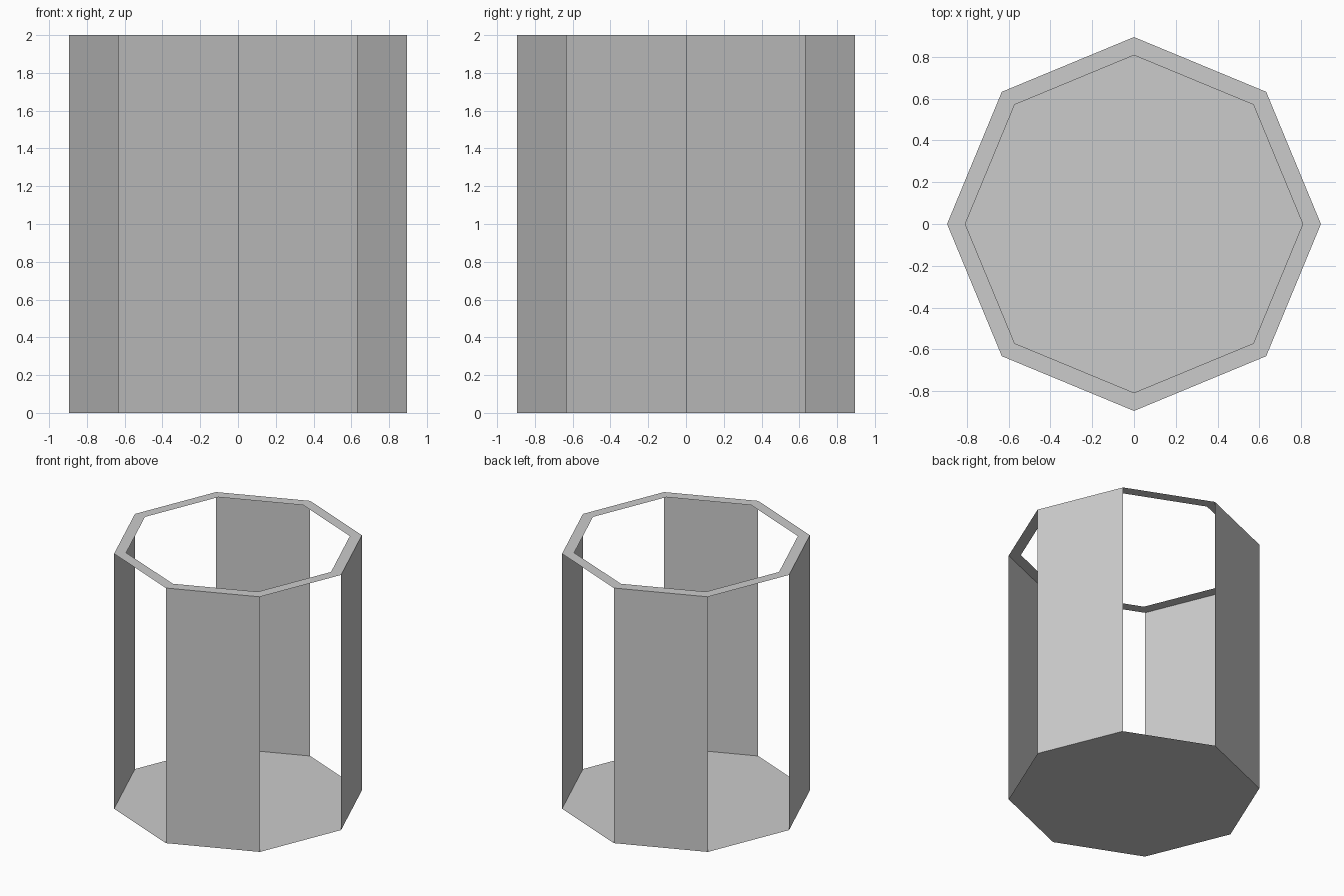
import bpy
from math import cos, sin, radians

if "Cube" in bpy.data.objects:
    bpy.data.objects.remove(bpy.data.objects["Cube"])

R_OUT, R_IN, HEIGHT, SIDES = 0.894, 0.807, 2.0, 8


def corner(k, r, z):
    a = radians(360 / SIDES * k)
    return (r * cos(a), r * sin(a), z)


def add_mesh(name, verts, faces):
    mesh = bpy.data.meshes.new(name)
    mesh.from_pydata(verts, [], faces)
    obj = bpy.data.objects.new(name, mesh)
    bpy.context.collection.objects.link(obj)
    return obj


# Solid octagonal floor
add_mesh("floor", [corner(k, R_OUT, 0) for k in range(SIDES)],
         [list(range(SIDES))])

# Flat open rim on top
outer = [corner(k, R_OUT, HEIGHT) for k in range(SIDES)]
inner = [corner(k, R_IN, HEIGHT) for k in range(SIDES)]
add_mesh("top_rim", outer + inner,
         [(k, (k + 1) % SIDES, (k + 1) % SIDES + SIDES, k + SIDES)
          for k in range(SIDES)])

# Thin wall panels on every other side
for k in range(0, SIDES, 2):
    add_mesh(f"wall_panel_{k // 2 + 1}",
             [corner(k, R_OUT, 0), corner(k + 1, R_OUT, 0),
              corner(k + 1, R_OUT, HEIGHT), corner(k, R_OUT, HEIGHT)],
             [(0, 1, 2, 3)])
